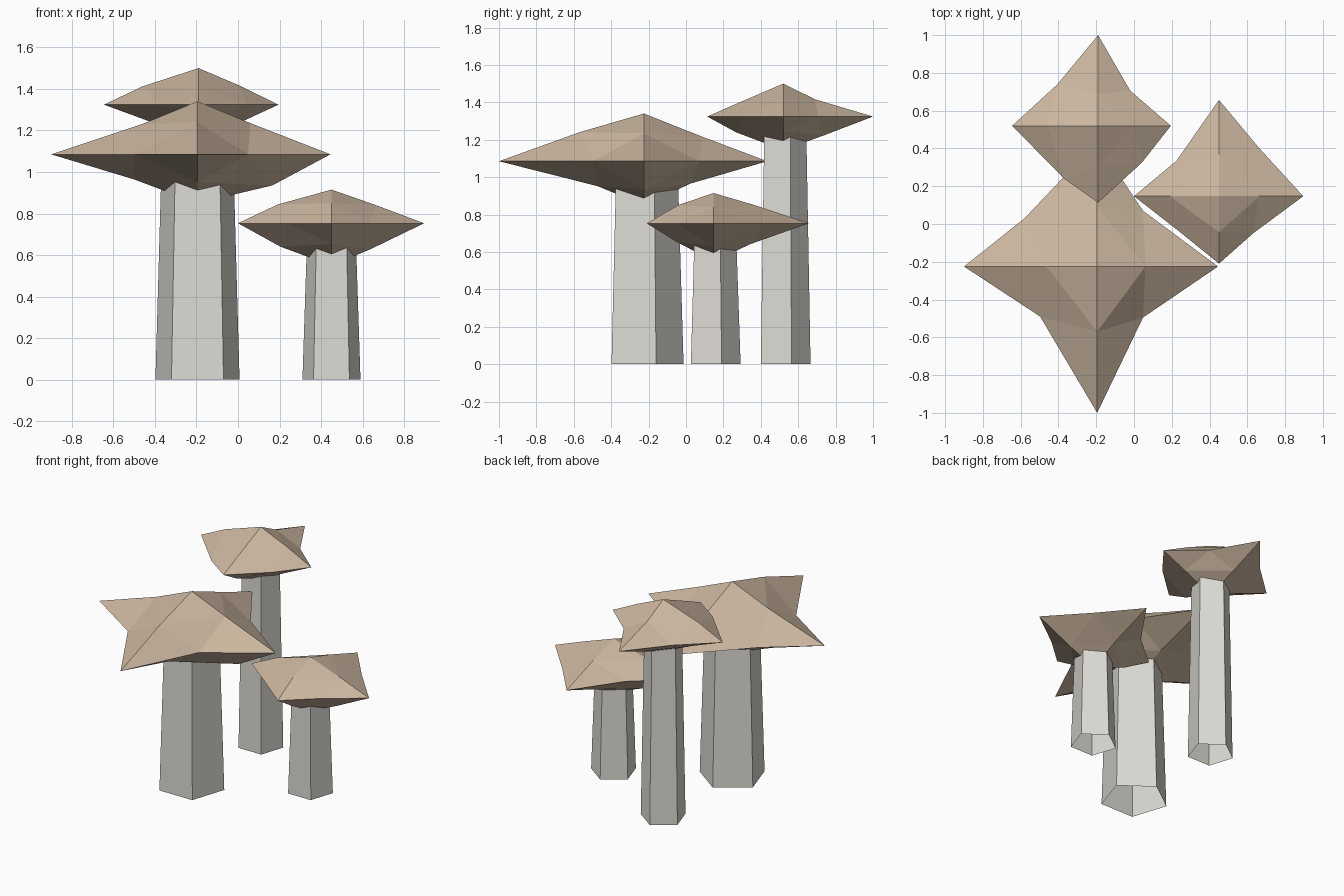
import bpy, bmesh
from math import sin, cos, pi

if "Cube" in bpy.data.objects:
    bpy.data.objects.remove(bpy.data.objects["Cube"])


def material(name, rgb):
    m = bpy.data.materials.new(name)
    m.diffuse_color = (*rgb, 1)
    m.use_nodes = True
    m.node_tree.nodes["Principled BSDF"].inputs["Base Color"].default_value = m.diffuse_color
    return m


TAN = material("tan_cap", (0.60, 0.47, 0.35))
PALE = material("pale_stem", (0.72, 0.70, 0.65))
DIRS = [(1, 0), (0, 1), (-1, 0), (0, -1)]  # right, back, left, front


def add_object(name, bm, mat):
    bmesh.ops.recalc_face_normals(bm, faces=bm.faces)
    me = bpy.data.meshes.new(name)
    bm.to_mesh(me)
    bm.free()
    me.materials.append(mat)
    ob = bpy.data.objects.new(name, me)
    bpy.context.collection.objects.link(ob)


# Open, tapered five-sided stem with one corner facing the back
def stem(name, x, y, r, height, taper):
    bm = bmesh.new()
    rings = []
    for z, rad in ((0, r), (height, r * taper)):
        angles = [pi / 2 + i * 2 * pi / 5 for i in range(5)]
        rings.append([bm.verts.new((x + rad * cos(a), y + rad * sin(a), z)) for a in angles])
    low, top = rings
    for i in range(5):
        j = (i + 1) % 5
        bm.faces.new((low[i], low[j], top[j], top[i]))
    add_object(name, bm, PALE)


# Uneven octahedron, each face split in four: tips and notches on a flat rim
def cap(name, x, y, rim, tips, notches, apex, upper, nadir, lower):
    bm = bmesh.new()

    def on_axis(i, r, z):
        return bm.verts.new((x + DIRS[i][0] * r, y + DIRS[i][1] * r, z))

    tip = [on_axis(i, r, rim) for i, r in enumerate(tips)]
    notch = [bm.verts.new((px, py, rim)) for px, py in notches]
    for pole_z, mids in ((apex, upper), (nadir, lower)):
        pole = bm.verts.new((x, y, pole_z))
        mid = [on_axis(i, r, z) for i, (r, z) in enumerate(mids)]
        for i in range(4):
            j = (i + 1) % 4
            bm.faces.new((pole, mid[i], mid[j]))
            bm.faces.new((mid[i], notch[i], mid[j]))
            bm.faces.new((mid[i], tip[i], notch[i]))
            bm.faces.new((mid[j], notch[i], tip[j]))
    add_object(name, bm, TAN)


# Large front mushroom
stem("large_stem", -0.195, -0.226, 0.213, 1.0, 0.86)
cap("large_cap", -0.195, -0.225, 1.085, (0.64, 0.66, 0.705, 0.775),
    ((0.048, 0.07), (-0.58, 0.03), (-0.497, -0.49), (0.048, -0.495)),
    1.34, ((0.255, 1.235), (0.315, 1.215), (0.268, 1.23), (0.345, 1.24)),
    0.85, ((0.36, 0.935), (0.25, 0.966), (0.305, 0.964), (0.248, 0.952)))

# Small right mushroom
stem("small_stem", 0.45, 0.145, 0.147, 0.66, 0.845)
cap("small_cap", 0.45, 0.147, 0.753, (0.446, 0.51, 0.45, 0.357),
    ((0.66, 0.405), (0.225, 0.335), (0.24, -0.04), (0.63, -0.05)),
    0.915, ((0.215, 0.84), (0.222, 0.85), (0.26, 0.843), (0.19, 0.85)),
    0.55, ((0.19, 0.629), (0.2, 0.643), (0.245, 0.64), (0.195, 0.653)))

# Tall back mushroom
stem("tall_stem", -0.19, 0.519, 0.147, 1.25, 0.845)
cap("tall_cap", -0.19, 0.52, 1.324, (0.385, 0.48, 0.455, 0.407),
    ((-0.02, 0.706), (-0.407, 0.738), (-0.37, 0.24), (0.042, 0.325)),
    1.5, ((0.195, 1.417), (0.17, 1.416), (0.27, 1.412), (0.21, 1.41)),
    1.145, ((0.21, 1.243), (0.222, 1.225), (0.235, 1.243), (0.253, 1.24)))
